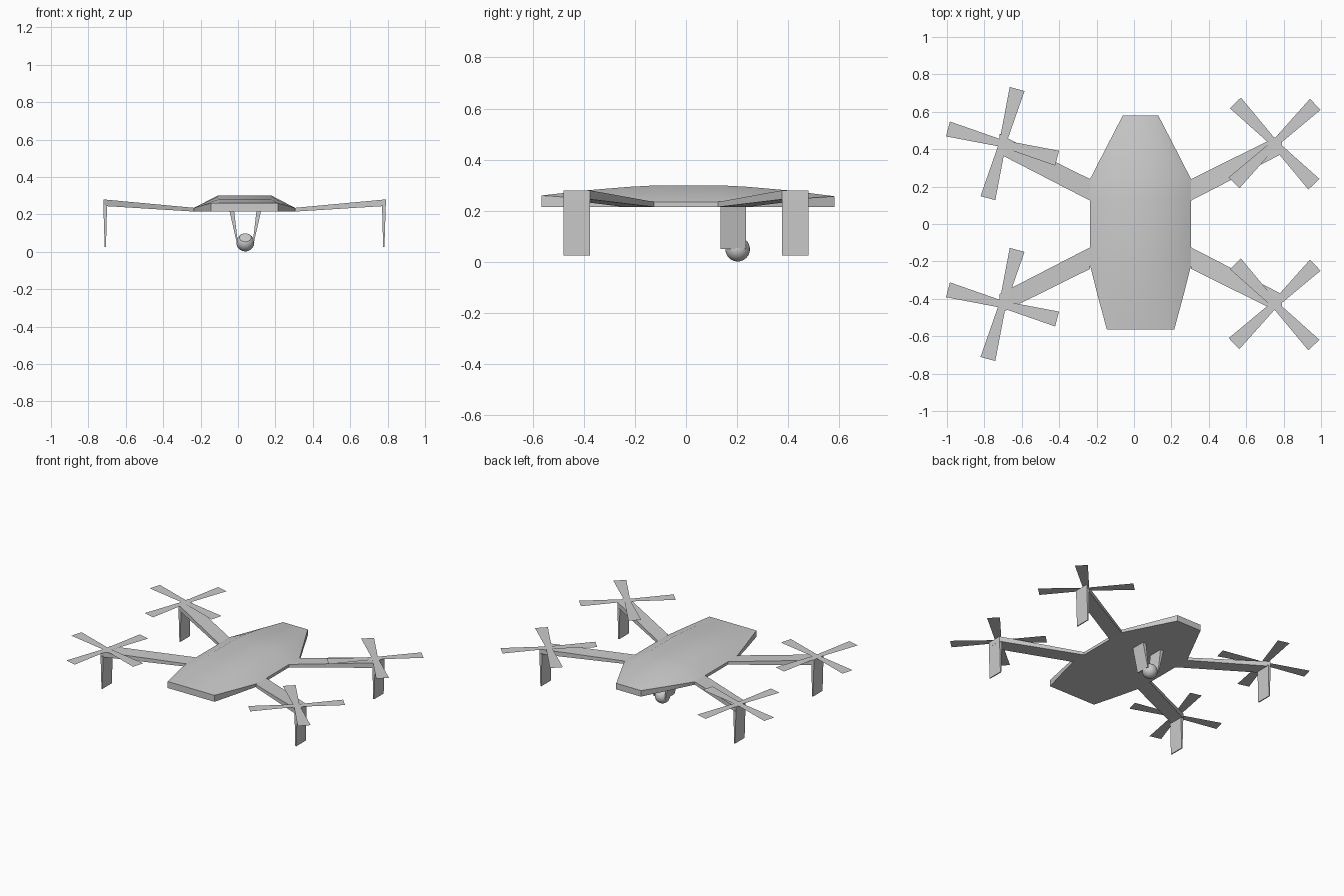
import bpy, bmesh, math
from mathutils import Vector

old = bpy.data.objects.get("Cube")
if old:
    bpy.data.objects.remove(old, do_unlink=True)

CX = 0.035      # centre line of the airframe
grey = bpy.data.materials.new("light_grey")
grey.use_nodes = True
COLOUR = (0.6, 0.6, 0.6, 1)
grey.diffuse_color = COLOUR
grey.node_tree.nodes["Principled BSDF"].inputs["Base Color"].default_value = COLOUR


def finish(name, bm, smooth=False):
    bmesh.ops.recalc_face_normals(bm, faces=bm.faces)
    mesh = bpy.data.meshes.new(name)
    bm.to_mesh(mesh)
    bm.free()
    mesh.materials.append(grey)
    obj = bpy.data.objects.new(name, mesh)
    bpy.context.collection.objects.link(obj)
    if smooth:
        bpy.ops.object.select_all(action='DESELECT')
        obj.select_set(True)
        bpy.context.view_layer.objects.active = obj
        bpy.ops.object.shade_smooth_by_angle(angle=math.radians(30))
    return obj


def loft(name, rings, smooth=False):
    """Skin a row of equal-length rings and cap both ends."""
    bm = bmesh.new()
    rows = [[bm.verts.new(p) for p in ring] for ring in rings]
    for a, b in zip(rows, rows[1:]):
        for i in range(len(a)):
            j = (i + 1) % len(a)
            bm.faces.new((a[i], a[j], b[j], b[i]))
    bm.faces.new(rows[0])
    bm.faces.new(rows[-1])
    return finish(name, bm, smooth)


# Body: y, half width, side height, top half width, top height
BELLY = 0.215
sections = [
    (-0.565, 0.18, 0.26, 0.13, 0.26),
    (-0.38, 0.23, 0.247, 0.14, 0.281),
    (-0.22, 0.27, 0.235, 0.145, 0.294),
    (-0.11, 0.27, 0.235, 0.145, 0.3),
    (0.13, 0.27, 0.235, 0.145, 0.3),
    (0.24, 0.27, 0.235, 0.14, 0.294),
    (0.40, 0.188, 0.245, 0.12, 0.28),
    (0.58, 0.095, 0.257, 0.08, 0.257),
]
loft("body", [[(CX - w, y, BELLY), (CX + w, y, BELLY), (CX + w, y, zs),
               (CX + t, y, zt), (CX - t, y, zt), (CX - w, y, zs)]
              for y, w, zs, t, zt in sections], smooth=True)


# Arms and their landing legs
def arm_ring(sx, sy, x, y0, y1, z0, z1):
    return [(CX + sx * x, sy * y, z) for y, z in
            ((y0, z0), (y1, z0), (y1, z1), (y0, z1))]


def leg_ring(sx, sy, x0, x1, z):
    return [(CX + sx * x, sy * y, z) for x, y in
            ((x0, 0.375), (x1, 0.375), (x1, 0.48), (x0, 0.48))]


# Rotor: four flat flared blades around a small square hub
def rotor(name, cx, cy, turn):
    bm = bmesh.new()
    root, tip, half_root, half_tip = 0.02, 0.302, 0.02, 0.041
    hub = []
    for k in range(4):
        a = math.radians(turn + 90 * k)
        out = Vector((math.cos(a), math.sin(a), 0))
        side = Vector((-out.y, out.x, 0))
        centre = Vector((cx, cy, 0.281))
        corners = ((root, -half_root), (tip, -half_tip), (tip, half_tip), (root, half_root))
        vs = [bm.verts.new(centre + out * r + side * s) for r, s in corners]
        bm.faces.new(vs)
        hub.append(vs[0])
    bm.faces.new(hub)
    bmesh.ops.remove_doubles(bm, verts=bm.verts, dist=0.0005)
    obj = finish(name, bm)
    # keep every blade facing up
    for poly in obj.data.polygons:
        if poly.normal.z < 0:
            poly.flip()


for sx, side in ((1, "left"), (-1, "right")):
    for sy, end in ((-1, "front"), (1, "back")):
        tag = end + "_" + side
        loft(tag + "_arm", [arm_ring(sx, sy, 0.27, 0.125, 0.24, BELLY, 0.235),
                            arm_ring(sx, sy, 0.755, 0.375, 0.48, 0.245, 0.28)])
        loft(tag + "_leg", [leg_ring(sx, sy, 0.735, 0.755, 0.25),
                            leg_ring(sx, sy, 0.741, 0.748, 0.025)])
        rotor(tag + "_rotor", 0.752 if sx > 0 else -0.703, sy * 0.43,
              44 if sx > 0 else 75)

# Tapered brackets holding the camera
for sx, side in ((1, "left"), (-1, "right")):
    loft("camera_bracket_" + side,
         [[(CX + 0.004 + sx * x, y, z) for x, y in
           ((x0, 0.135), (x1, 0.135), (x1, 0.235), (x0, 0.235))]
          for x0, x1, z in ((0.06, 0.085, 0.22), (0.04, 0.046, 0.05))])

# Camera ball with a flat lens face
bm = bmesh.new()
bmesh.ops.create_uvsphere(bm, u_segments=24, v_segments=16, radius=0.048)
bmesh.ops.translate(bm, verts=bm.verts, vec=(CX + 0.004, 0.202, 0.05))
normal = Vector((0, -1, 1)).normalized()
cut = bmesh.ops.bisect_plane(bm, geom=bm.verts[:] + bm.edges[:] + bm.faces[:],
                             plane_co=Vector((CX + 0.004, 0.202, 0.05)) + normal * 0.036,
                             plane_no=normal, clear_outer=True)
rim = [g for g in cut["geom_cut"] if isinstance(g, bmesh.types.BMEdge)]
bmesh.ops.contextual_create(bm, geom=rim)
finish("camera_ball", bm, smooth=True)
